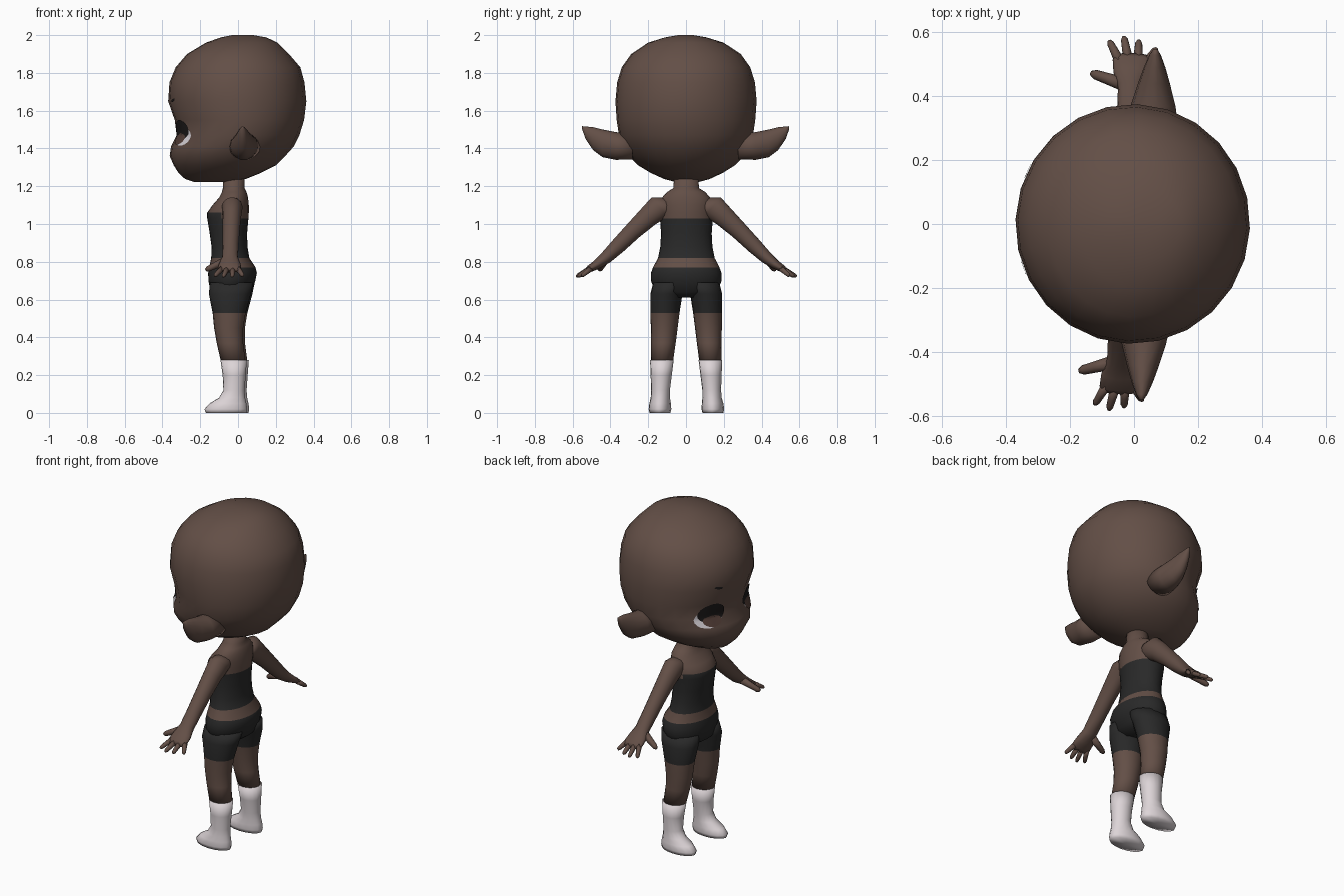
import bpy, bmesh, math
from mathutils import Vector, Matrix
from mathutils.bvhtree import BVHTree

TURN = Matrix.Rotation(-0.04, 4, 'Z')   # whole figure is turned slightly


def material(name, r, g, b):
    m = bpy.data.materials.new(name)
    m.diffuse_color = (r, g, b, 1)
    return m


SKIN = material("brown skin", 0.125, 0.078, 0.062)
CLOTH = material("charcoal cloth", 0.022, 0.022, 0.022)
SOCK = material("off white sock", 0.72, 0.66, 0.68)
BLACK = material("eye black", 0.012, 0.01, 0.01)
WHITE = material("eye white", 0.7, 0.66, 0.7)
IRIS = material("iris brown", 0.09, 0.05, 0.04)


def finish(name, bm, mats, rule=None):
    bm.transform(TURN)
    me = bpy.data.meshes.new(name)
    bm.to_mesh(me)
    bm.free()
    for m in mats:
        me.materials.append(m)
    for p in me.polygons:
        p.use_smooth = True
        if rule:
            p.material_index = rule(p.center)
    ob = bpy.data.objects.new(name, me)
    bpy.context.collection.objects.link(ob)
    return ob


def loft(rings, n):
    """Closed skin through rings of (centre, half axis, half axis)."""
    bm = bmesh.new()
    loops = []
    for c, u, v in rings:
        c, u, v = Vector(c), Vector(u), Vector(v)
        loops.append([bm.verts.new(c + u * math.cos(2 * math.pi * i / n)
                                   + v * math.sin(2 * math.pi * i / n)) for i in range(n)])
    for a, b in zip(loops, loops[1:]):
        for i in range(n):
            j = (i + 1) % n
            bm.faces.new((a[i], a[j], b[j], b[i]))
    # fan caps
    for lp in (loops[0], loops[-1]):
        mid = bm.verts.new(sum((v.co for v in lp), Vector()) / n)
        for i in range(n):
            bm.faces.new((lp[i], lp[(i + 1) % n], mid))
    bmesh.ops.recalc_face_normals(bm, faces=bm.faces)
    return bm


def level(z, x0, x1, y0, y1):
    return ((x0 + x1) / 2, (y0 + y1) / 2, z), ((x1 - x0) / 2, 0, 0), (0, (y1 - y0) / 2, 0)


# head: height, face side, back side, half width
head_rows = [
    (1.222, -0.23, -0.06, 0.06), (1.238, -0.28, 0.04, 0.12), (1.27, -0.315, 0.12, 0.19),
    (1.31, -0.34, 0.20, 0.255), (1.36, -0.362, 0.25, 0.305), (1.41, -0.355, 0.295, 0.335),
    (1.47, -0.325, 0.325, 0.355), (1.55, -0.335, 0.35, 0.367), (1.65, -0.37, 0.362, 0.374),
    (1.75, -0.363, 0.352, 0.365), (1.83, -0.33, 0.33, 0.34), (1.90, -0.27, 0.27, 0.29),
    (1.96, -0.17, 0.21, 0.20), (1.988, -0.09, 0.15, 0.11), (2.0, -0.03, 0.08, 0.04)]
head = loft([level(z, a, b, -w, w) for z, a, b, w in head_rows], 24)
tree = BVHTree.FromBMesh(head)
finish("head", head, [SKIN])


def face_patch(name, y, z, ry, rz, lift, mat, tilt=0.0):
    """Thin ellipse laid on the face."""
    bm = bmesh.new()

    def point(r, t):
        p, q = ry * r * math.cos(t), rz * r * math.sin(t)
        yy = y + p * math.cos(tilt) - q * math.sin(tilt)
        zz = z + p * math.sin(tilt) + q * math.cos(tilt)
        hit, nor, _, _ = tree.ray_cast(Vector((-1, yy, zz)), Vector((1, 0, 0)))
        return bm.verts.new(hit + nor * lift)
    n = 20
    mid = point(0, 0)
    loops = [[point(r, 2 * math.pi * i / n) for i in range(n)] for r in (0.35, 0.7, 1.0)]
    for i in range(n):
        j = (i + 1) % n
        bm.faces.new((mid, loops[0][i], loops[0][j]))
        for a, b in zip(loops, loops[1:]):
            bm.faces.new((a[i], b[i], b[j], a[j]))
    bm.normal_update()
    bmesh.ops.reverse_faces(bm, faces=[f for f in bm.faces if f.normal.x > 0])
    finish(name, bm, [mat])


# torso and neck, coloured by height
torso_rows = [
    (0.61, -0.10, 0.03, 0.07), (0.64, -0.145, 0.07, 0.16), (0.70, -0.157, 0.092, 0.188),
    (0.74, -0.158, 0.10, 0.187), (0.77, -0.153, 0.093, 0.176), (0.82, -0.142, 0.06, 0.15),
    (0.88, -0.14, 0.05, 0.138), (0.95, -0.15, 0.048, 0.134), (1.03, -0.163, 0.055, 0.14),
    (1.06, -0.163, 0.057, 0.142), (1.10, -0.135, 0.057, 0.14), (1.14, -0.10, 0.053, 0.128),
    (1.17, -0.085, 0.045, 0.10), (1.19, -0.08, 0.035, 0.068), (1.27, -0.08, 0.035, 0.062)]


def torso_colour(c):
    top = 1.05 if c.x < -0.08 else 1.03
    return 1 if c.z < 0.77 or 0.82 < c.z < top else 0


finish("torso", loft([level(z, a, b, -w, w) for z, a, b, w in torso_rows], 24),
       [SKIN, CLOTH], torso_colour)

# limb tables: height, front, back, inner, outer
leg_rows = [
    (0.69, -0.145, 0.085, 0.0, 0.175), (0.63, -0.15, 0.072, 0.02, 0.19),
    (0.53, -0.13, 0.045, 0.036, 0.19), (0.45, -0.122, 0.032, 0.046, 0.188),
    (0.37, -0.108, 0.032, 0.056, 0.186), (0.27, -0.085, 0.045, 0.07, 0.186)]
sock_rows = [
    (0.28, -0.088, 0.052, 0.066, 0.191), (0.20, -0.076, 0.046, 0.076, 0.188),
    (0.12, -0.072, 0.04, 0.086, 0.185), (0.08, -0.095, 0.043, 0.086, 0.188),
    (0.05, -0.145, 0.05, 0.082, 0.196), (0.02, -0.172, 0.054, 0.08, 0.2),
    (0.0, -0.165, 0.05, 0.085, 0.195)]
# arm: y, z, half width in x, half thickness
arm_rows = [
    (0.08, 1.10, 0.05, 0.055), (0.14, 1.09, 0.055, 0.068), (0.20, 1.04, 0.05, 0.057),
    (0.28, 0.965, 0.045, 0.048), (0.36, 0.885, 0.042, 0.042), (0.425, 0.822, 0.042, 0.034),
    (0.47, 0.787, 0.058, 0.026), (0.51, 0.763, 0.062, 0.02), (0.525, 0.752, 0.052, 0.012)]
# ear: y, bottom, top, half depth
ear_rows = [
    (0.28, 1.34, 1.48, 0.085), (0.37, 1.338, 1.488, 0.07), (0.44, 1.352, 1.502, 0.05),
    (0.49, 1.39, 1.514, 0.034), (0.53, 1.45, 1.517, 0.018), (0.548, 1.50, 1.518, 0.006)]
# fingers: root and tip
fingers = [((-0.065, 0.505, 0.765), (-0.1, 0.568, 0.725)),
           ((-0.038, 0.51, 0.763), (-0.055, 0.583, 0.722)),
           ((-0.008, 0.51, 0.762), (-0.008, 0.573, 0.722)),
           ((0.02, 0.505, 0.763), (0.048, 0.55, 0.725)),
           ((-0.05, 0.435, 0.805), (-0.152, 0.465, 0.757))]

for side, s in (("left", 1), ("right", -1)):
    # shorts cover the top of each leg
    finish(side + "_leg", loft([level(z, a, b, s * i, s * o) for z, a, b, i, o in leg_rows], 16),
           [SKIN, CLOTH], lambda c: 1 if c.z > 0.53 else 0)
    finish(side + "_sock", loft([level(z, a, b, s * i, s * o) for z, a, b, i, o in sock_rows], 16),
           [SOCK])
    finish(side + "_arm", loft([((-0.025, s * y, z), (w, 0, 0), (0, s * t * 0.66, t * 0.75))
                                for y, z, w, t in arm_rows], 14), [SKIN])
    finish(side + "_ear", loft([((0.045, s * y, (a + b) / 2), (d, 0, 0), (0, 0, (b - a) / 2))
                                for y, a, b, d in ear_rows], 14), [SKIN])
    for k, (p, q) in enumerate(fingers):
        p, q = Vector((p[0], s * p[1], p[2])), Vector((q[0], s * q[1], q[2]))
        d = (q - p).normalized()
        u = d.cross(Vector((0, 0, 1))).normalized()
        v = d.cross(u)
        r = 0.02 if k == 4 else 0.0145
        finish(f"{side}_finger_{k + 1}",
               loft([(p.lerp(q, t), u * r * f, v * r * f)
                     for t, f in ((0, 1.1), (0.5, 0.9), (0.88, 0.75), (1, 0.4))], 8), [SKIN])
    # eyes and brows
    face_patch(side + "_eye_white", s * 0.168, 1.472, 0.078, 0.056, 0.003, WHITE, -s * 0.3)
    face_patch(side + "_pupil", s * 0.155, 1.495, 0.074, 0.058, 0.005, BLACK)
    face_patch(side + "_iris", s * 0.155, 1.45, 0.05, 0.032, 0.007, IRIS)
    face_patch(side + "_brow", s * 0.15, 1.655, 0.025, 0.007, 0.003, BLACK, s * 0.2)
